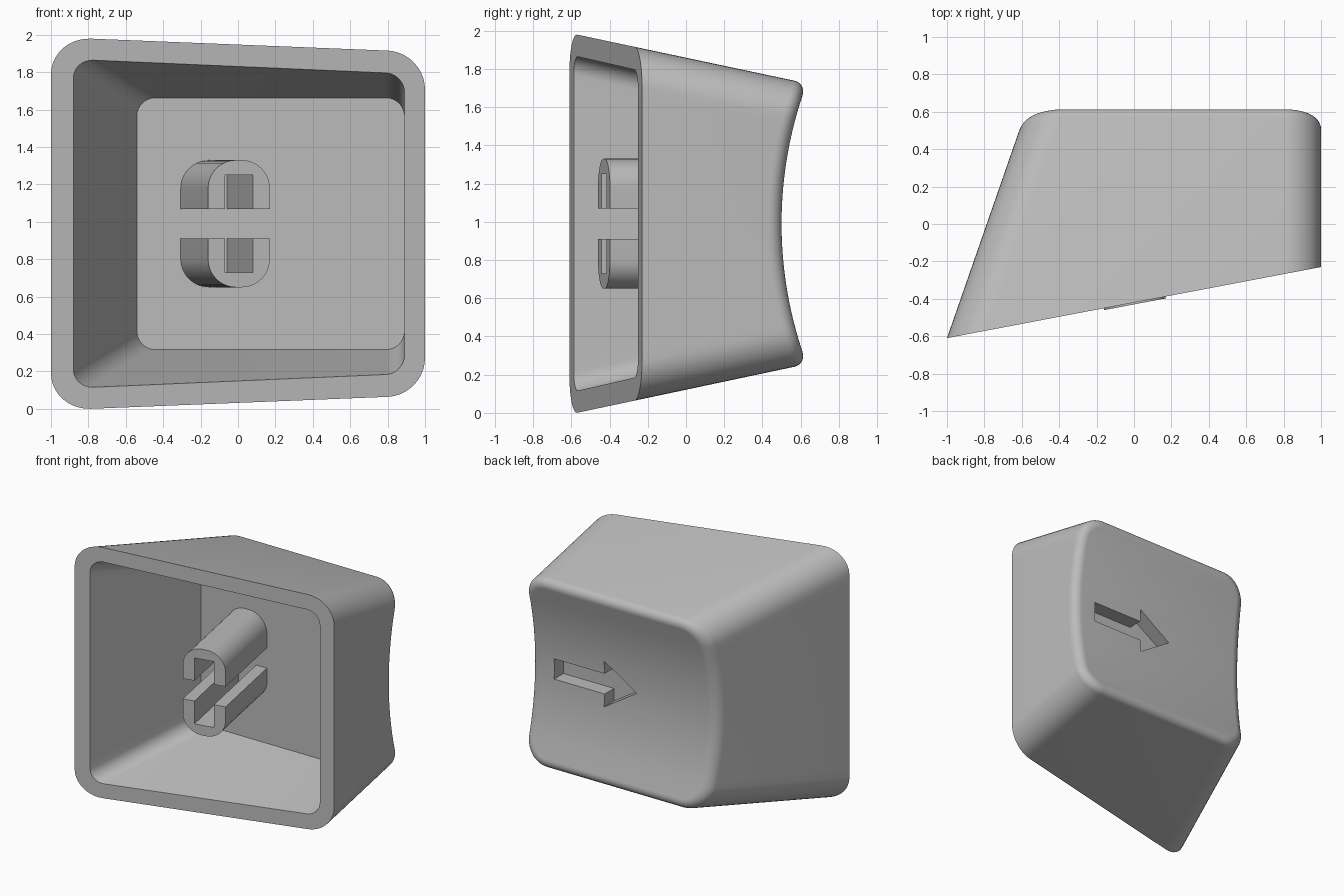
import bpy, bmesh, math

cube = bpy.data.objects.get("Cube")
if cube:
    bpy.data.objects.remove(cube, do_unlink=True)

MID = 0.99        # height of the horizontal symmetry plane
FLOOR_Y = 0.31    # inner floor of the hollow
FILLET = 0.07     # rounding around the dished face
SLANT = 0.19      # slope of the open side

grey = bpy.data.materials.new("grey plastic")
grey.use_nodes = True
colour = (0.5, 0.5, 0.5, 1)
grey.diffuse_color = colour
next(n for n in grey.node_tree.nodes if n.type == 'BSDF_PRINCIPLED').inputs["Base Color"].default_value = colour


def make_object(name, bm):
    bmesh.ops.recalc_face_normals(bm, faces=bm.faces[:])
    mesh = bpy.data.meshes.new(name)
    bm.to_mesh(mesh)
    bm.free()
    mesh.materials.append(grey)
    obj = bpy.data.objects.new(name, mesh)
    bpy.context.collection.objects.link(obj)
    return obj


def select(obj):
    bpy.ops.object.select_all(action='DESELECT')
    obj.select_set(True)
    bpy.context.view_layer.objects.active = obj


def prism(bm, outline, near, far):
    """Closed prism; near and far map an outline point to a position."""
    a = [bm.verts.new(near(*p)) for p in outline]
    b = [bm.verts.new(far(*p)) for p in outline]
    bm.faces.new(a)
    bm.faces.new(b[::-1])
    for i in range(len(a)):
        j = (i + 1) % len(a)
        bm.faces.new((a[i], a[j], b[j], b[i]))


# Half of a rounded rectangle, bottom to top: (cos, sin, side position)
SEG, SIDE = 10, 24
arc = [math.pi / 2 * i / SEG for i in range(SEG + 1)]
half = [(math.sin(a), -math.cos(a), -1) for a in arc]
half += [(1, 0, -1 + 2 * i / SIDE) for i in range(1, SIDE)]
half += [(math.cos(a), math.sin(a), 1) for a in arc]


def outer_size(y):
    return -1 + 0.348 * (y + 0.61), 1.0, 0.99 - 0.212 * (y + 0.572)


def inner_size(y):
    return -0.88 + 0.378 * (y + 0.587), 0.89, 0.875 - 0.229 * (y + 0.57)


def open_plane(x, z):
    return -0.42 + SLANT * x


def dish(x, z):
    return 0.5 + 2.1 - math.sqrt(2.1 ** 2 - z * z)


def ring(bm, size, surface, radius, inset=0.0):
    """Tapered rounded-rectangle outline laid on the given surface."""
    right, left = [], []
    r = radius - inset
    for c, s, t in half:
        for verts, side in ((right, 1), (left, -1)):
            y = 0.0
            for _ in range(12):
                x0, x1, h = size(y)
                h -= inset
                z = t * (h - r) + r * s
                x = x1 - inset - r + r * c if side > 0 else x0 + inset + r - r * c
                y = surface(x, z)
            verts.append(bm.verts.new((x, y, MID + z)))
    return right + left[::-1]


def cap(bm, loop):
    n = len(loop)
    for i in range(n // 2 - 1):
        bm.faces.new((loop[i], loop[i + 1], loop[n - 2 - i], loop[n - 1 - i]))


# Shell: hollow, rim, tapered sides, rounded edge and dished face
bm = bmesh.new()
rings = [ring(bm, inner_size, lambda x, z: FLOOR_Y, 0.1),
         ring(bm, inner_size, open_plane, 0.1),
         ring(bm, outer_size, open_plane, 0.2)]
for i in range(9):
    a = math.pi / 2 * i / 8
    drop = FILLET * (1 - math.sin(a))
    rings.append(ring(bm, outer_size, lambda x, z: dish(x, z) - drop, 0.2,
                      FILLET * (1 - math.cos(a))))
for p, q in zip(rings, rings[1:]):
    for i in range(len(p)):
        j = (i + 1) % len(p)
        bm.faces.new((p[i], p[j], q[j], q[i]))
cap(bm, rings[0])
cap(bm, rings[-1])
shell = make_object("keycap_shell", bm)

# Arrow sunk into the dished face
upper = [(0.08, 0), (0.36, 0.18), (0.36, 0.08), (0.80, 0.08)]
arrow = upper + [(x, -z) for x, z in upper[:0:-1]]
bm = bmesh.new()
prism(bm, arrow, lambda x, z: (x, 0.385, MID + z), lambda x, z: (x, 0.8, MID + z))
cutter = make_object("arrow_cutter", bm)
cutter.hide_render = True
select(shell)
cut = shell.modifiers.new("arrow", 'BOOLEAN')
cut.operation = 'DIFFERENCE'
cut.solver = 'EXACT'
cut.object = cutter
bpy.ops.object.modifier_apply(modifier=cut.name)
bpy.data.objects.remove(cutter, do_unlink=True)

# Stem: two slotted halves standing square to the open side
R, TOP, GAP = 0.15, 0.34, 0.08
arch = [(0.17, GAP)]
arch += [(0.02 + R * math.cos(a), TOP - R + R * math.sin(a)) for a in arc]
arch += [(-0.01 - R * math.sin(a), TOP - R + R * math.cos(a)) for a in arc]
arch += [(-0.16, GAP), (-0.07, GAP), (-0.07, 0.26), (0.08, 0.26), (0.08, GAP)]
base = FLOOR_Y + 0.02
stems = []
for name, sign in (("upper_stem", 1), ("lower_stem", -1)):
    bm = bmesh.new()
    tip = lambda x, z: (x, -0.43 + SLANT * x, MID + sign * z)
    root = lambda x, z: (x - SLANT * (base + 0.43 - SLANT * x), base, MID + sign * z)
    prism(bm, arch, tip, root)
    stems.append(make_object(name, bm))

for obj in [shell] + stems:
    select(obj)
    bpy.ops.object.shade_smooth_by_angle(angle=math.radians(30))
